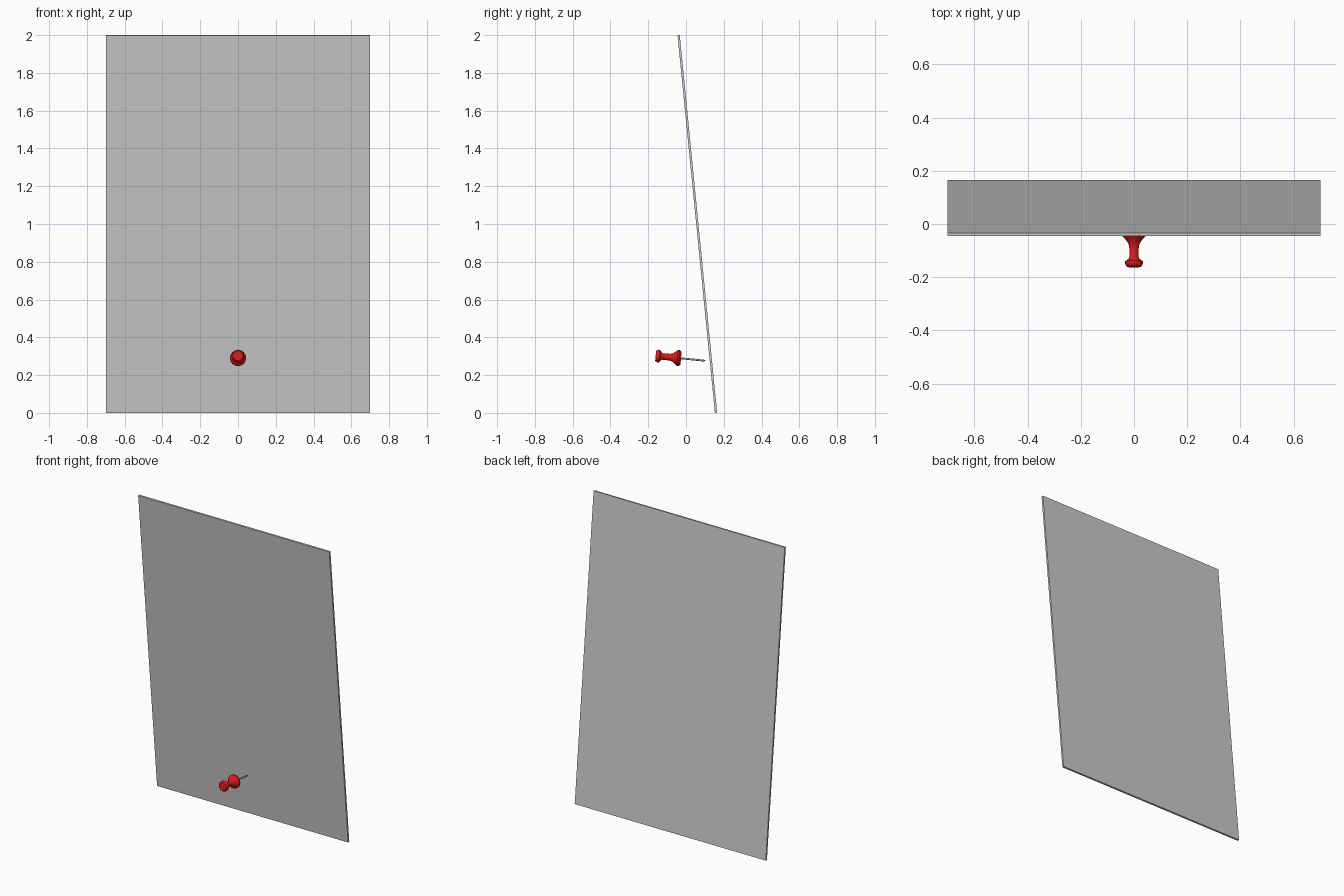
import bpy, bmesh, math
from mathutils import Matrix

if "Cube" in bpy.data.objects:
    bpy.data.objects.remove(bpy.data.objects["Cube"])

TILT = math.atan(0.198 / 2)   # backward lean shared by board and pin


def make_object(name, bm, matrix=None, color=None, smooth=False):
    bmesh.ops.recalc_face_normals(bm, faces=bm.faces)
    mesh = bpy.data.meshes.new(name)
    bm.to_mesh(mesh)
    bm.free()
    ob = bpy.data.objects.new(name, mesh)
    bpy.context.collection.objects.link(ob)
    if matrix:
        ob.matrix_world = matrix
    if color:
        mat = bpy.data.materials.new(name + "_color")
        mat.diffuse_color = color
        mat.use_nodes = True
        mat.node_tree.nodes["Principled BSDF"].inputs["Base Color"].default_value = mat.diffuse_color
        mesh.materials.append(mat)
    if smooth:
        bpy.ops.object.select_all(action='DESELECT')
        ob.select_set(True)
        bpy.context.view_layer.objects.active = ob
        bpy.ops.object.shade_smooth_by_angle(angle=math.radians(35))
    return ob


def lathe(profile, sides):
    """Revolve (radius, height) points around local z, closing both ends."""
    bm = bmesh.new()
    rings = []
    for r, h in profile:
        rings.append([bm.verts.new((r * math.cos(math.tau * i / sides),
                                    r * math.sin(math.tau * i / sides), h))
                      for i in range(sides)])
    for a, b in zip(rings, rings[1:]):
        for i in range(sides):
            j = (i + 1) % sides
            bm.faces.new((a[i], a[j], b[j], b[i]))
    bm.faces.new(rings[0])
    bm.faces.new(rings[-1])
    return bm


# Thin leaning board
thickness = 0.012
height = (2 - thickness * math.sin(TILT)) / math.cos(TILT)
bm = bmesh.new()
bmesh.ops.create_cube(bm, size=1, matrix=Matrix.Diagonal((1.4, thickness, height, 1)))
make_object("board", bm,
            Matrix.Translation((0, 0.06, 1)) @ Matrix.Rotation(TILT, 4, 'X'))

# Pin frame: tip at the origin, local z runs back towards the handle (-y, slightly up)
pin = Matrix.Translation((0, 0.105, 0.276)) @ Matrix.Rotation(math.pi / 2 - TILT, 4, 'X')

# Red handle: collar, flare, waist and head
handle = [(0.034, 0.132), (0.043, 0.143), (0.043, 0.151), (0.034, 0.161),
          (0.022, 0.177), (0.018, 0.190), (0.017, 0.228), (0.020, 0.236),
          (0.033, 0.246), (0.034, 0.254), (0.030, 0.263), (0.026, 0.267)]
make_object("pin_handle", lathe(handle, 16), pin, (0.7, 0.01, 0.01, 1), True)

# Steel needle with a short point
needle = [(0.001, 0.0), (0.005, 0.012), (0.005, 0.14)]
make_object("pin_needle", lathe(needle, 12), pin, smooth=True)
